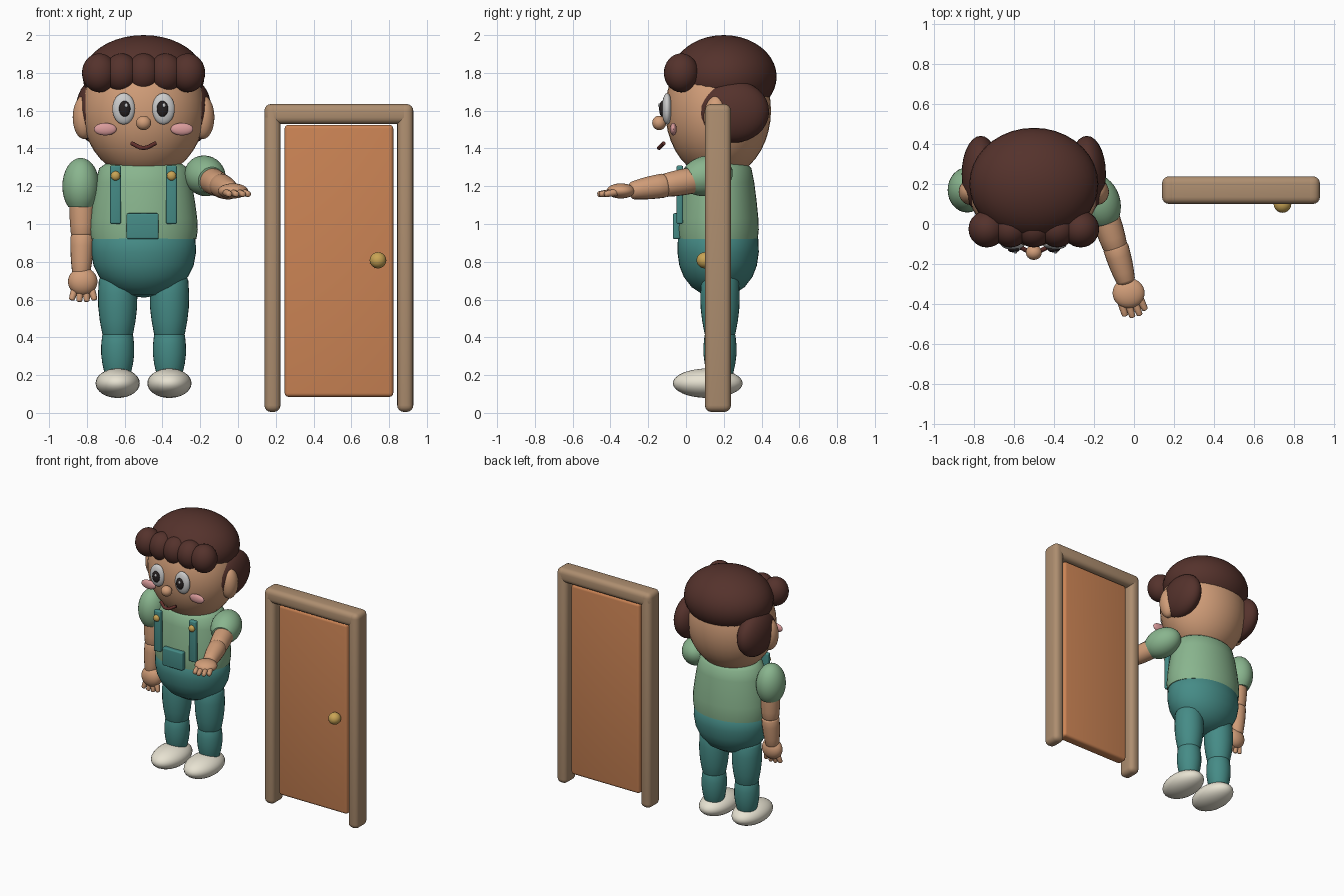
import bpy, bmesh, math
from mathutils import Vector, Matrix

if "Cube" in bpy.data.objects:
    bpy.data.objects.remove(bpy.data.objects["Cube"])

CX, CY = -0.5, 0.17   # figure axis


def mat(name, r, g, b):
    m = bpy.data.materials.new(name)
    m.diffuse_color = (r, g, b, 1)
    m.use_nodes = True
    m.node_tree.nodes["Principled BSDF"].inputs["Base Color"].default_value = m.diffuse_color
    return m


SKIN = mat("skin", .64, .34, .19)
HAIR = mat("hair", .09, .032, .025)
GREEN = mat("shirt_green", .25, .46, .27)
TEAL = mat("overall_teal", .06, .26, .24)
SHOE = mat("shoe_cream", .80, .76, .64)
GOLD = mat("gold", .58, .37, .09)
WOOD = mat("frame_wood", .42, .27, .16)
DOOR = mat("door_orange", .60, .23, .09)
WHITE = mat("eye_white", .85, .85, .85)
DARK = mat("pupil_dark", .02, .015, .015)
PINK = mat("cheek_pink", .70, .33, .33)
LIP = mat("lip_brown", .12, .03, .025)


def finish(name, bm, material, angle=40):
    bmesh.ops.recalc_face_normals(bm, faces=bm.faces)
    me = bpy.data.meshes.new(name)
    bm.to_mesh(me)
    bm.free()
    me.materials.append(material)
    ob = bpy.data.objects.new(name, me)
    bpy.context.collection.objects.link(ob)
    bpy.ops.object.select_all(action='DESELECT')
    ob.select_set(True)
    bpy.context.view_layer.objects.active = ob
    bpy.ops.object.shade_smooth_by_angle(angle=math.radians(angle))
    return ob


def ball(name, c, r, material, rot=None, seg=28):
    bm = bmesh.new()
    m = Matrix.Translation(c) @ (rot or Matrix()) @ Matrix.Diagonal((*r, 1))
    bmesh.ops.create_uvsphere(bm, u_segments=seg, v_segments=seg // 2 + 2, radius=1, matrix=m)
    return finish(name, bm, material)


def block(name, lo, hi, material, bevel):
    lo, hi = Vector(lo), Vector(hi)
    bm = bmesh.new()
    bmesh.ops.create_cube(bm, size=1, matrix=Matrix.Translation((lo + hi) / 2) @ Matrix.Diagonal((*(hi - lo), 1)))
    bmesh.ops.bevel(bm, geom=bm.edges[:], offset=bevel, segments=4, profile=.5, affect='EDGES')
    return finish(name, bm, material)


def lathe(name, profile, m, material, seg=32):
    """Revolve (radius, height) points about local z, then place with m."""
    bm = bmesh.new()
    vs = [bm.verts.new((r, 0, z)) for r, z in profile]
    es = [bm.edges.new(p) for p in zip(vs, vs[1:])]
    bmesh.ops.spin(bm, geom=vs + es, cent=(0, 0, 0), axis=(0, 0, 1), angle=math.tau, steps=seg, use_duplicate=False)
    bmesh.ops.remove_doubles(bm, verts=bm.verts, dist=1e-5)
    bm.transform(m)
    return finish(name, bm, material)


def limb(name, p, q, r0, r1, material, bulge=1.06, seg=20):
    """Rounded tapering segment from p to q."""
    p, q = Vector(p), Vector(q)
    d = q - p
    L = d.length
    cap = [(math.sin(a), math.cos(a)) for a in (0, .4, .8, 1.2)]
    prof = [(r0 * s, -r0 * .45 * c) for s, c in cap]
    prof += [(r0 + (r1 - r0) * t + (bulge - 1) * r0 * math.sin(math.pi * t), L * t) for t in (0, .25, .5, .75, 1)]
    prof += [(r1 * s, L + r1 * .45 * c) for s, c in reversed(cap)]
    return lathe(name, prof, Matrix.Translation(p) @ d.to_track_quat('Z', 'Y').to_matrix().to_4x4(), material, seg)


# Head and hair
ball("head", (CX, CY, 1.60), (.325, .28, .36), SKIN, seg=36)
ball("hair_cap", (CX, .20, 1.78), (.322, .28, .22), HAIR, seg=36)
for i in range(5):
    ball(f"fringe_{i}", (CX + (i - 2) * .117, -.025, 1.80), (.092, .092, .103), HAIR)
ball("nose", (CX, -.142, 1.535), (.04, .037, .038), SKIN)

for s, side in ((-1, "left"), (1, "right")):
    ball(f"side_hair_{side}", (CX + s * .265, .25, 1.595), (.095, .19, .165), HAIR)
    ball(f"ear_{side}", (CX + s * .315, .16, 1.565), (.06, .065, .115), SKIN)
    # Face
    ball(f"eye_{side}", (CX + s * .105, -.10, 1.61), (.06, .028, .083), WHITE)
    ball(f"pupil_{side}", (CX + s * .10, -.126, 1.61), (.03, .016, .042), DARK)
    ball(f"eye_glint_{side}", (CX + s * .10 + .008, -.141, 1.628), (.009, .006, .011), WHITE, seg=12)
    ball(f"cheek_{side}", (CX + s * .203, -.067, 1.502), (.06, .018, .033), PINK)
    # Legs and shoes
    x = CX + s * .137
    limb(f"thigh_{side}", (x, .18, .70), (x, .18, .42), .10, .082, TEAL, 1.12, 28)
    limb(f"shin_{side}", (x, .18, .41), (x, .18, .21), .082, .07, TEAL, 1.14, 28)
    ball(f"shoe_{side}", (x, .115, .157), (.117, .185, .078), SHOE)
    # Overall straps with buttons
    sx = CX + s * .148
    block(f"strap_{side}", (sx - .029, -.05, 1.0), (sx + .029, -.015, 1.31), TEAL, .01)
    ball(f"button_{side}", (sx, -.052, 1.255), (.025, .018, .025), GOLD, seg=16)

# Smiling mouth tube
cu = bpy.data.curves.new("mouth", 'CURVE')
cu.dimensions = '3D'
cu.bevel_depth = .011
cu.bevel_resolution = 3
cu.use_fill_caps = True
sp = cu.splines.new('BEZIER')
sp.bezier_points.add(2)
for bp, co in zip(sp.bezier_points, ((-.065, -.118, 1.428), (0, -.143, 1.403), (.065, -.118, 1.428))):
    bp.co = Vector(co) + Vector((CX, 0, 0))
    bp.handle_left_type = bp.handle_right_type = 'AUTO'
cu.materials.append(LIP)
bpy.context.collection.objects.link(bpy.data.objects.new("mouth", cu))

# Torso, hips and pocket
squash = Matrix.Translation((CX, CY, 0)) @ Matrix.Diagonal((1, .75, 1, 1))
lathe("shirt", [(0, 1.335), (.13, 1.332), (.20, 1.32), (.235, 1.295), (.255, 1.22), (.272, 1.12),
                (.284, 1.03), (.287, .97), (.28, .92), (0, .915)], squash, GREEN, 40)
squash = Matrix.Translation((CX, CY, 0)) @ Matrix.Diagonal((1, .775, 1, 1))
lathe("hips", [(0, .94), (.26, .938), (.275, .92), (.278, .85), (.265, .78), (.235, .72), (.18, .665),
               (.10, .625), (0, .61)], squash, TEAL, 40)
block("pocket", (-.59, -.07, .92), (-.42, -.03, 1.057), TEAL, .01)

# Puffed sleeve with a flattened cuff, local -z pointing down the arm
sleeve = [(.098 * math.sin(a), .15 * math.cos(a)) for a in [i * .2 for i in range(13)]] + [(0, -.115)]

# Lowered arm
lathe("sleeve_left", sleeve, Matrix.Translation((-.832, CY, 1.20)) @ Matrix.Diagonal((1, 1.15, 1, 1)), GREEN)
limb("upper_arm_left", (-.827, .17, 1.15), (-.825, .165, .95), .065, .06, SKIN)
limb("forearm_left", (-.825, .165, .93), (-.83, .15, .74), .062, .048, SKIN)
ball("hand_left", (-.822, .14, .695), (.078, .055, .075), SKIN)
for i in range(4):
    o = (i - 1.5) / 1.5
    limb(f"finger_left_{i}", (-.82 + o * .045, .135, .65), (-.82 + o * .06, .125, .59 + .012 * abs(o)), .019, .015, SKIN, seg=12)

# Outstretched arm reaching forward
aim = Vector((.07, -.21, -.05)).normalized()
lathe("sleeve_right", sleeve, Matrix.Translation((-.175, .11, 1.255)) @ (-aim).to_track_quat('Z', 'Y').to_matrix().to_4x4()
      @ Matrix.Diagonal((1.08, 1.08, .95, 1)), GREEN)
limb("upper_arm_right", (-.15, .06, 1.235), (-.095, -.11, 1.205), .068, .062, SKIN)
limb("forearm_right", (-.09, -.12, 1.203), (-.042, -.28, 1.178), .064, .048, SKIN)
ball("hand_right", (-.027, -.345, 1.175), (.08, .075, .04), SKIN)
for i, (tx, ty) in enumerate(((-.045, -.455), (-.008, -.462), (.028, -.452), (.055, -.425))):
    root = Vector((-.065 + i * .031, -.385 + .005 * i, 1.168))
    limb(f"finger_right_{i}", root, (tx, ty, 1.158), .019, .015, SKIN, seg=12)

# Door, frame and knob
block("door_panel", (.247, .13, .085), (.822, .21, 1.525), DOOR, .02)
block("frame_post_left", (.14, .10, .005), (.225, .238, 1.635), WOOD, .035)
block("frame_post_right", (.843, .10, .005), (.928, .238, 1.635), WOOD, .035)
block("frame_lintel", (.14, .10, 1.53), (.928, .238, 1.635), WOOD, .035)
ball("door_knob", (.741, .10, .808), (.044, .044, .043), GOLD)
